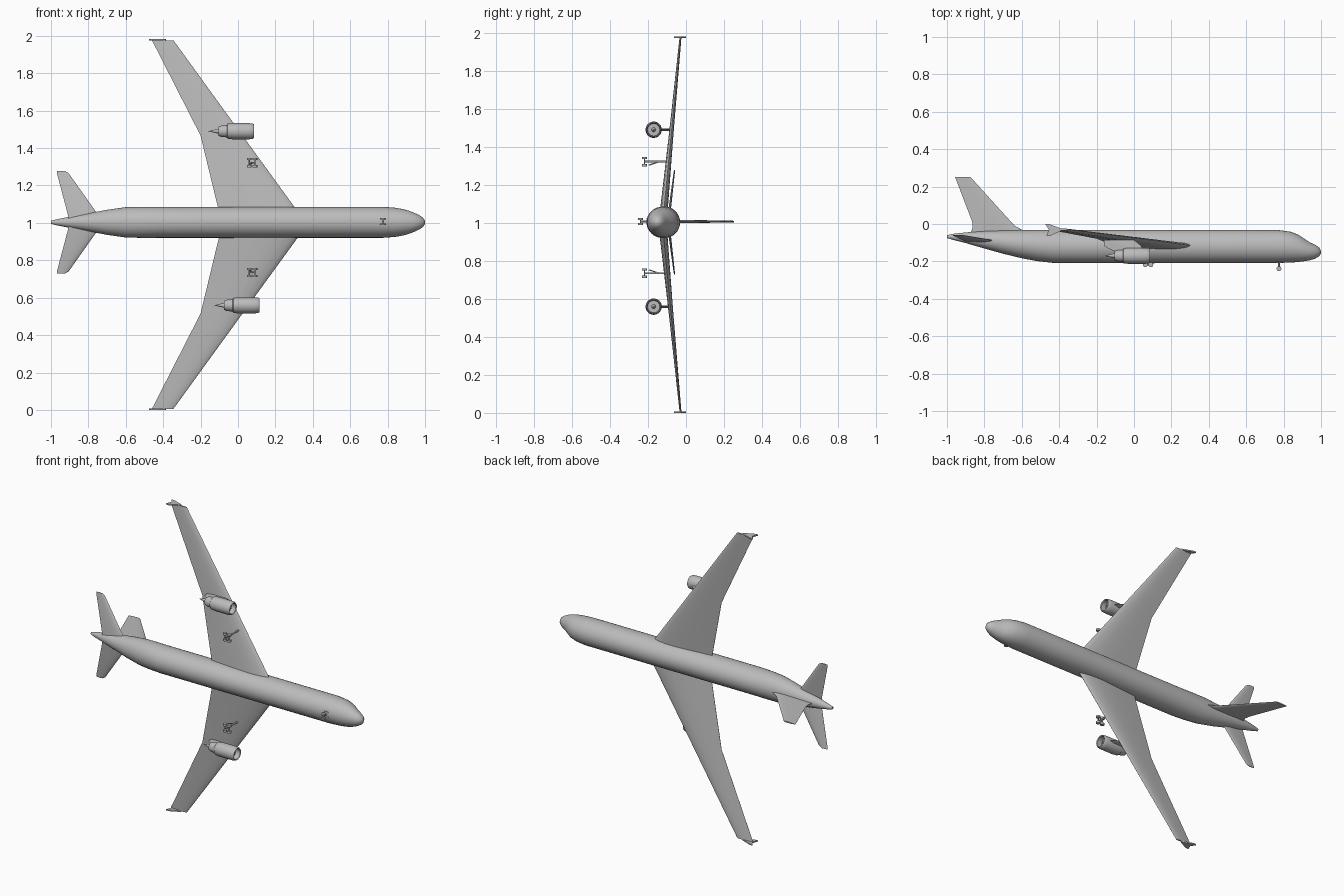
import bpy, bmesh, math
from mathutils import Vector

if "Cube" in bpy.data.objects:
    bpy.data.objects.remove(bpy.data.objects["Cube"])

grey = bpy.data.materials.new("plain grey")
grey.diffuse_color = (0.5, 0.5, 0.5, 1)
grey.use_nodes = True
grey.node_tree.nodes["Principled BSDF"].inputs["Base Color"].default_value = grey.diffuse_color
CZ = 1.003       # fuselage axis height
WZ = 0.991       # wing centre height


def finish(name, bm, angle=35):
    bmesh.ops.remove_doubles(bm, verts=bm.verts, dist=1e-5)
    bmesh.ops.recalc_face_normals(bm, faces=bm.faces)
    me = bpy.data.meshes.new(name)
    bm.to_mesh(me)
    bm.free()
    ob = bpy.data.objects.new(name, me)
    bpy.context.collection.objects.link(ob)
    me.materials.append(grey)
    bpy.ops.object.select_all(action='DESELECT')
    ob.select_set(True)
    bpy.context.view_layer.objects.active = ob
    bpy.ops.object.shade_smooth_by_angle(angle=math.radians(angle))
    return ob


def loft(name, rings, angle=35):
    """Skin closed cross-sections and cap both ends."""
    bm = bmesh.new()
    vs = [[bm.verts.new(p) for p in r] for r in rings]
    n = len(rings[0])
    for a, b in zip(vs, vs[1:]):
        for i in range(n):
            j = (i + 1) % n
            bm.faces.new((a[i], a[j], b[j], b[i]))
    bm.faces.new(vs[0])
    bm.faces.new(vs[-1])
    return finish(name, bm, angle)


def ring(x, y, z, ry, rz, n=32):
    return [(x, y + ry * math.cos(2 * math.pi * i / n),
             z + rz * math.sin(2 * math.pi * i / n)) for i in range(n)]


def lathe(name, profile, x, y, z, n=28):
    """Revolve (x, radius) pairs about an axis along x."""
    return loft(name, [ring(x + px, y, z, r, r, n) for px, r in profile])


def rod(name, a, b, r, n=12):
    a, b = Vector(a), Vector(b)
    d = b - a
    bm = bmesh.new()
    bmesh.ops.create_cone(bm, cap_ends=True, segments=n, radius1=r, radius2=r, depth=d.length)
    rot = d.to_track_quat('Z', 'Y').to_matrix().to_4x4()
    bmesh.ops.transform(bm, matrix=rot, verts=bm.verts)
    bmesh.ops.translate(bm, vec=(a + b) / 2, verts=bm.verts)
    return finish(name, bm)


# half airfoil: chord fraction from leading edge, half thickness fraction
FOIL = [(0, 0), (0.02, .3), (0.08, .65), (0.2, .95), (0.35, 1), (0.6, .75), (0.85, .3), (1, .04)]


def foil(le, te, thick, place):
    """Airfoil section; place(x, t) turns chord position and thickness into a point."""
    pts = [(f, h) for f, h in FOIL] + [(f, -h) for f, h in FOIL[:0:-1]]
    return [place(le + (te - le) * f, h * thick / 2) for f, h in pts]


# fuselage: x, top y, bottom y, half width
body = [(1.0, -.143, -.157, .008), (.99, -.126, -.172, .024), (.97, -.112, -.185, .038),
        (.94, -.098, -.194, .052), (.91, -.078, -.199, .063), (.88, -.058, -.203, .071),
        (.84, -.042, -.206, .078), (.77, -.032, -.208, .083), (.3, -.031, -.208, .083),
        (-.1, -.031, -.208, .083), (-.43, -.031, -.208, .083), (-.52, -.031, -.198, .083),
        (-.6, -.032, -.183, .081), (-.7, -.034, -.159, .067), (-.8, -.038, -.131, .048),
        (-.9, -.045, -.102, .030), (-.97, -.053, -.084, .016), (-1.0, -.06, -.075, .008)]
loft("fuselage", [ring(x, (t + b) / 2, CZ, (t - b) / 2, w) for x, t, b, w in body])

# tail fin with curved root fillet: y, leading x, trailing x, thickness
fin = [(-.06, -.50, -.88, .018), (-.03, -.60, -.866, .018), (-.01, -.637, -.862, .018),
       (.02, -.665, -.868, .017), (.252, -.875, -.957, .008)]
loft("tail_fin", [foil(l, t, h, lambda x, d, y=y: (x, y, CZ + .004 + d)) for y, l, t, h in fin])


def engine(z, x):
    y = -.17
    # hollow cowling with recessed fan
    lathe("engine_cowling", [(-.105, .010), (-.105, .024), (-.09, .030), (-.06, .033), (-.055, .040),
                             (-.03, .043), (.06, .043), (.078, .041), (.085, .037), (.08, .033),
                             (.05, .032), (.05, .006)], x, y, z)
    lathe("engine_spinner", [(.045, .012), (.058, .010), (.07, .002)], x, y, z, 16)
    lathe("exhaust_cone", [(-.10, .014), (-.13, .007), (-.155, .001)], x, y, z, 16)
    # pylon joining engine and wing
    loft("engine_pylon", [[(x + a, yy, z + s * h) for a, s in
                           ((f, 0), (f - .03, 1), (r + .05, 1), (r, 0), (r + .05, -1), (f - .03, -1))]
                          for yy, f, r, h in ((-.145, .05, -.11, .007), (-.118, .04, -.16, .007),
                                              (-.085, .0, -.16, .006))])


def main_gear(z, s):
    x = .075
    rod("main_gear_strut", (x, -.10, z), (x, -.22, z), .005)
    rod("main_gear_brace", (x, -.14, z), (x - .012, -.195, z - s * .018), .003)
    rod("bogie_beam", (x - .018, -.218, z), (x + .018, -.218, z), .004)
    for dx in (-.015, .015):
        rod("bogie_axle", (x + dx, -.218, z - .02), (x + dx, -.218, z + .02), .003)
        for dz in (-.019, .019):
            rod("main_wheel", (x + dx, -.218, z + dz - .006), (x + dx, -.218, z + dz + .006), .013, 20)


for s in (1, -1):
    # wing: offset from centre, leading x, trailing x, y, thickness
    wing = [(0, .37, -.085, -.124, .046), (.09, .305, -.107, -.115, .04),
            (.475, .025, -.2, -.078, .024), (.985, -.345, -.46, -.029, .010)]
    loft("wing", [foil(l, t, h, lambda x, d, o=o, y=y: (x, y + d, WZ + s * o))
                  for o, l, t, y, h in wing])
    # wing tip fence
    fence = [(-.475, .0), (-.455, .0), (-.385, -.026), (-.39, -.036), (-.45, -.064), (-.468, -.064), (-.455, -.03)]
    loft("wing_tip_fence", [[(x, y, WZ + s * o) for x, y in fence] for o in (.983, .991)])
    # tailplane
    tail = [(0, -.72, -.90, -.094, .016), (.05, -.755, -.912, -.088, .014),
            (.262, -.905, -.968, -.062, .007), (.274, -.925, -.968, -.06, .005)]
    loft("tailplane", [foil(l, t, h, lambda x, d, o=o, y=y: (x, y + d, CZ + s * o))
                       for o, l, t, y, h in tail])

engine(1.49, 0.0)
engine(.559, .03)
main_gear(1.322, 1)
main_gear(.735, -1)

# nose gear
rod("nose_gear_strut", (.775, -.19, CZ + .004), (.775, -.24, CZ + .004), .005)
rod("nose_gear_axle", (.775, -.239, CZ - .012), (.775, -.239, CZ + .02), .003)
for dz in (-.014, .014):
    rod("nose_wheel", (.775, -.239, CZ + .004 + dz - .005), (.775, -.239, CZ + .004 + dz + .005), .013, 20)
for dz in (-.016, .016):
    rod("nose_gear_door_hinge", (.76, -.205, CZ + .004 + dz), (.79, -.205, CZ + .004 + dz), .003)
